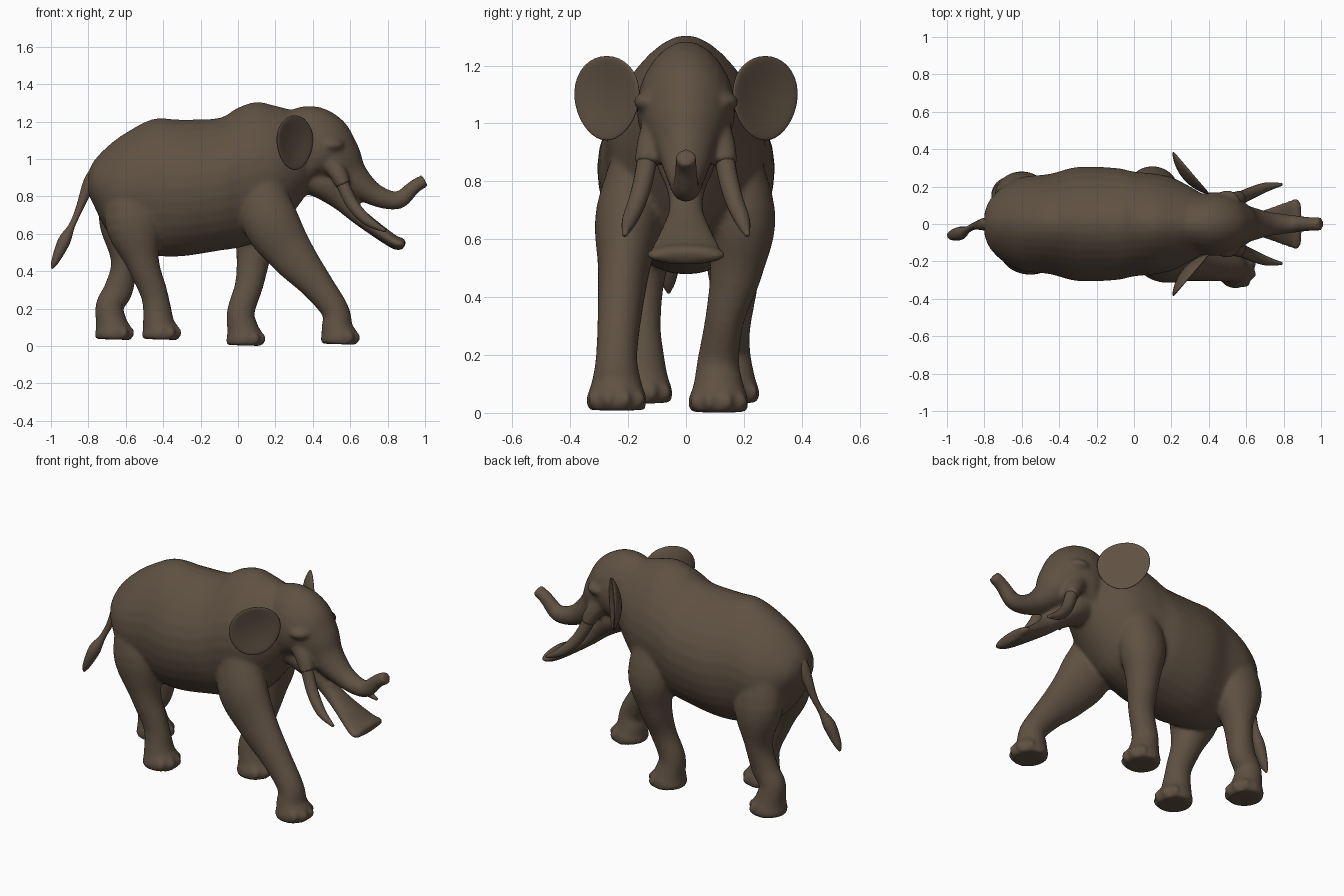
import bpy, bmesh, math
from mathutils import Vector, Matrix

cube = bpy.data.objects.get("Cube")
if cube:
    bpy.data.objects.remove(cube)

hide = bpy.data.materials.new("brown_hide")
hide.use_nodes = True
colour = (.115, .082, .055, 1)
hide.diffuse_color = colour
bsdf = hide.node_tree.nodes["Principled BSDF"]
bsdf.inputs["Base Color"].default_value = colour
bsdf.inputs["Roughness"].default_value = .8


def spline(before, start, end, after, t):
    """Catmull-Rom blend of four ring tuples."""
    return [(2*q + (r - p)*t + (2*p - 5*q + 4*r - s)*t*t + (3*q - p - 3*r + s)*t**3) / 2
            for p, q, r, s in zip(before, start, end, after)]


def loft(bm, rings, egg=0, sides=24, steps=5, upright=False):
    """Capped tube through rings of (x, y, z, half width, half depth)."""
    padded = [rings[0], *rings, rings[-1]]
    path = [spline(*padded[i:i + 4], k / steps)
            for i in range(len(rings) - 1) for k in range(steps)]
    path.append(rings[-1])
    loops = []
    for i, (x, y, z, width, depth) in enumerate(path):
        ahead = path[min(i + 1, len(path) - 1)]
        behind = path[max(i - 1, 0)]
        tangent = (Vector(ahead[:3]) - Vector(behind[:3])).normalized()
        if upright:
            tangent = Vector((1, 0, 0))
        up = tangent.cross(Vector((0, 1, 0))).normalized()
        side = up.cross(tangent)
        loop = []
        for k in range(sides):
            angle = math.tau * k / sides
            rise = math.sin(angle)
            across = math.cos(angle) * width * (1 - egg * max(0, rise) ** 2)
            loop.append(bm.verts.new(Vector((x, y, z)) + side*across + up*rise*depth))
        loops.append(loop)
    for near, far in zip(loops, loops[1:]):
        for k in range(sides):
            n = (k + 1) % sides
            bm.faces.new((near[k], near[n], far[n], far[k]))
    bm.faces.new(loops[0])
    bm.faces.new(loops[-1])


def midline(bm, rings, **options):
    """Loft on the plane of symmetry from (x, z, half width, half depth)."""
    loft(bm, [(x, 0, z, width, depth) for x, z, width, depth in rings], **options)


def blob(bm, centre, size, turn=0):
    matrix = (Matrix.Translation(centre) @ Matrix.Rotation(turn, 4, 'Z')
              @ Matrix.Diagonal((*size, 1)))
    bmesh.ops.create_uvsphere(bm, u_segments=24, v_segments=14, radius=1, matrix=matrix)


def leg(bm, upper, foot):
    """Upper leg rings, then a flaring foot with four toes."""
    x, y, z = foot
    loft(bm, upper + [(x - .02, y, z + .18, .072, .074), (x - .01, y, z + .09, .088, .084),
                      (x, y, z + .04, .104, .1), (x, y, z, .098, .095)])
    for k in range(4):
        angle = (k - 1.5) * .62
        toe = Vector((math.cos(angle), math.sin(angle), 0)) * .083
        blob(bm, Vector((x, y, z + .036)) + toe, (.036, .028, .036), angle)


def finish(name, bm):
    bmesh.ops.recalc_face_normals(bm, faces=bm.faces)
    mesh = bpy.data.meshes.new(name)
    bm.to_mesh(mesh)
    bm.free()
    mesh.materials.append(hide)
    obj = bpy.data.objects.new(name, mesh)
    bpy.context.collection.objects.link(obj)
    bpy.ops.object.select_all(action='DESELECT')
    obj.select_set(True)
    bpy.context.view_layer.objects.active = obj
    bpy.ops.object.shade_smooth()
    return obj


# Torso
bm = bmesh.new()
midline(bm, [(-.8, .87, .06, .06), (-.77, .87, .13, .12), (-.7, .84, .2, .225),
             (-.6, .835, .25, .305), (-.45, .85, .268, .365), (-.3, .845, .305, .365),
             (-.1, .865, .3, .355), (0, .9, .28, .375), (.1, .93, .27, .375),
             (.2, .945, .25, .34), (.3, .99, .2, .27), (.4, 1.05, .14, .19)],
        egg=.25, sides=32, upright=True)

# Head running into the trunk
midline(bm, [(.28, 1.05, .13, .2), (.38, 1.06, .165, .225), (.46, 1.04, .168, .2),
             (.53, .99, .14, .145), (.59, .92, .105, .105), (.65, .865, .085, .08),
             (.72, .815, .066, .062), (.8, .783, .054, .052), (.87, .785, .045, .047),
             (.94, .85, .038, .038), (1, .885, .036, .036)], egg=.1)

# Long lower jaw with a flared, rounded shovel tip
midline(bm, [(.36, .92, .1, .1), (.46, .86, .1, .08), (.56, .78, .068, .062),
             (.65, .69, .062, .045), (.82, .565, .122, .036), (.87, .545, .138, .034),
             (.89, .535, .115, .02)])

# Brows and tusk sockets
for s in (1, -1):
    blob(bm, (.505, .125*s, 1.075), (.065, .055, .035), -.4*s)
    loft(bm, [(.46, .105*s, 1.02, .04, .05), (.53, .125*s, .93, .045, .048),
              (.565, .135*s, .86, .044, .042)])

# Striding legs: right front, left front, right hind, left hind
leg(bm, [(.1, -.15, 1, .06, .08), (.16, -.195, .7, .115, .15),
         (.28, -.215, .5, .09, .125), (.42, -.23, .33, .076, .088)], (.54, -.24, .01))
leg(bm, [(.1, .15, 1, .06, .08), (.1, .19, .7, .118, .135),
         (.085, .175, .5, .093, .095), (.06, .135, .33, .068, .076)], (.035, .112, .003))
leg(bm, [(-.57, -.11, .98, .07, .1), (-.56, -.15, .68, .12, .155),
         (-.51, -.16, .45, .085, .09), (-.455, -.155, .3, .068, .074)], (-.415, -.15, .035))
leg(bm, [(-.6, .11, .98, .07, .1), (-.6, .16, .68, .12, .145),
         (-.605, .165, .45, .085, .075), (-.64, .155, .3, .068, .078)], (-.667, .15, .035))

# Blend the overlapping masses into one skin
body = finish("body", bm)
remesh = body.modifiers.new("blend", 'REMESH')
remesh.mode = 'VOXEL'
remesh.voxel_size = .011
remesh.use_smooth_shade = True
soften = body.modifiers.new("soften", 'SMOOTH')
soften.iterations = 8

# Tail with a tuft
bm = bmesh.new()
loft(bm, [(-.74, 0, .95, .035, .035), (-.79, 0, .88, .036, .036), (-.85, -.01, .73, .02, .02),
          (-.89, -.03, .64, .018, .018), (-.93, -.05, .56, .036, .034),
          (-.975, -.06, .46, .026, .022), (-.995, -.06, .415, .006, .006)], sides=14)
finish("tail", bm)

for s, label in ((1, "left"), (-1, "right")):
    # Curved tusk
    bm = bmesh.new()
    loft(bm, [(.54, .128*s, .93, .034, .034), (.575, .142*s, .83, .034, .034),
              (.625, .165*s, .74, .032, .032), (.7, .195*s, .665, .026, .026),
              (.79, .212*s, .615, .008, .008)], sides=16)
    finish(label + "_tusk", bm)

    # Dished ear with its rim turned forward, broad at the top
    bm = bmesh.new()
    bmesh.ops.create_uvsphere(bm, u_segments=36, v_segments=20, radius=1)
    root = Vector((.295, .266*s, 1.087))
    outward, facing = Vector((-.65, .76*s, 0)), Vector((.76, .65*s, 0))
    for v in bm.verts:
        across, height, depth = v.co
        dish = .03 * (across**2 + height**2) - .018
        v.co = (root + outward * across * (.146 + .016*height)
                + facing * (.022*depth + dish) + Vector((0, 0, .146*height)))
    finish(label + "_ear", bm)

    # Eye
    bm = bmesh.new()
    blob(bm, (.552, .122*s, 1.035), (.016, .01, .01), -.4*s)
    finish(label + "_eye", bm)
